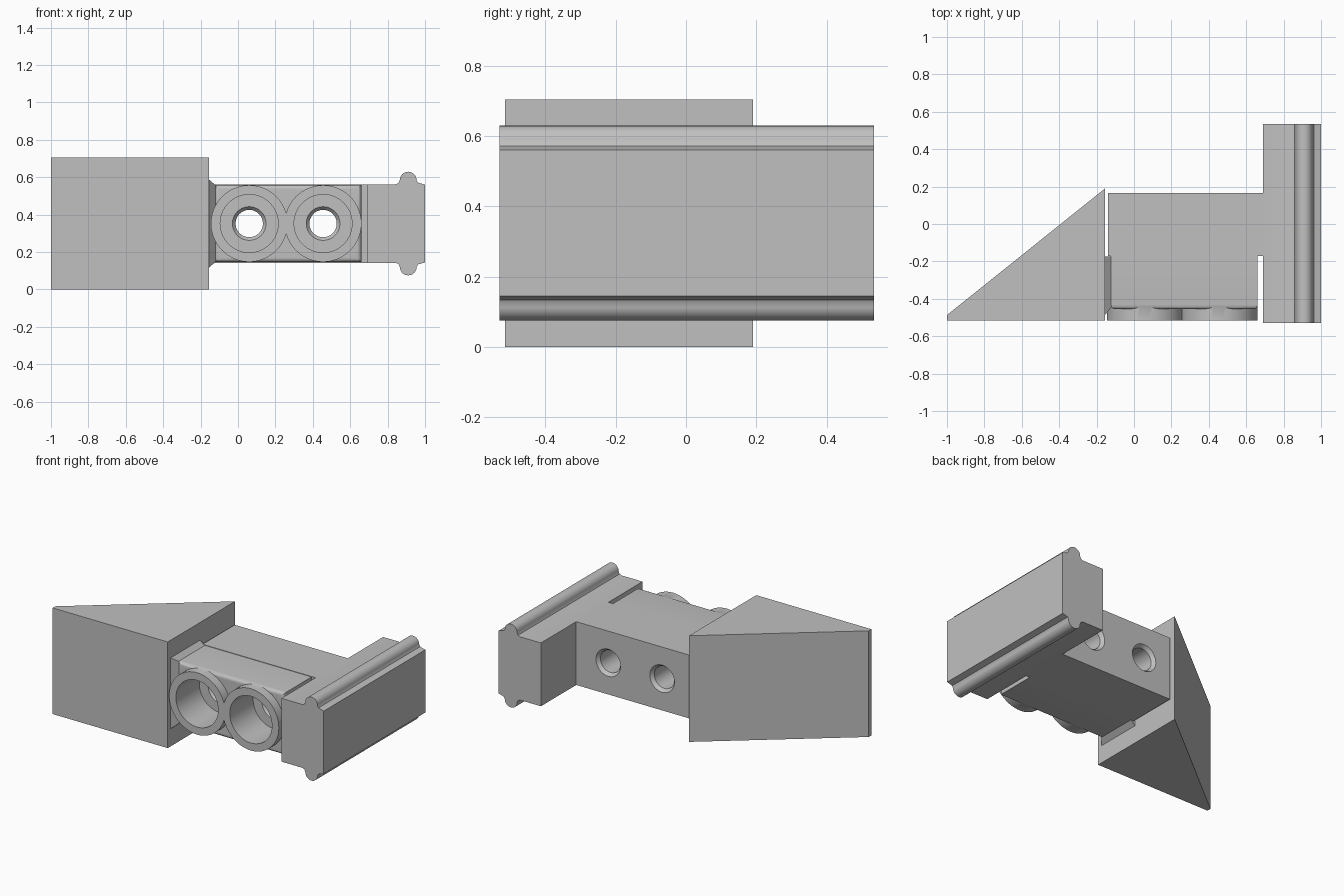
import bpy, bmesh, math
from mathutils import Vector

cube = bpy.data.objects.get("Cube")
if cube:
    bpy.data.objects.remove(cube, do_unlink=True)

grey = bpy.data.materials.new("light grey")
grey.use_nodes = True
grey.diffuse_color = (0.53, 0.53, 0.53, 1)
grey.node_tree.nodes["Principled BSDF"].inputs["Base Color"].default_value = (0.53, 0.53, 0.53, 1)

MID_Z = 0.352                 # height of the horizontal symmetry plane
HOLES = (0.06, 0.455)         # x of the two bores


def finish(name, bm):
    bmesh.ops.recalc_face_normals(bm, faces=bm.faces)
    mesh = bpy.data.meshes.new(name)
    bm.to_mesh(mesh)
    bm.free()
    mesh.materials.append(grey)
    ob = bpy.data.objects.new(name, mesh)
    bpy.context.collection.objects.link(ob)
    return ob


def prism(name, points, a, b, place):
    """Extrude a closed 2D outline from a to b; place maps (u, v, depth) to 3D."""
    bm = bmesh.new()
    face = bm.faces.new([bm.verts.new(place(u, v, a)) for u, v in points])
    ext = bmesh.ops.extrude_face_region(bm, geom=[face])
    shift = Vector(place(0, 0, b)) - Vector(place(0, 0, a))
    bmesh.ops.translate(bm, vec=shift, verts=[g for g in ext["geom"] if isinstance(g, bmesh.types.BMVert)])
    return finish(name, bm)


def box(name, x, y, z, front_bevel=0):
    bm = bmesh.new()
    bmesh.ops.create_cube(bm, size=1)
    for v in bm.verts:
        v.co = [r[0] if c < 0 else r[1] for c, r in zip(v.co, (x, y, z))]
    if front_bevel:
        edges = [e for e in bm.edges if all(abs(v.co.y - y[0]) < 1e-5 for v in e.verts)]
        bmesh.ops.bevel(bm, geom=edges, offset=front_bevel, segments=5, profile=0.5, affect='EDGES')
    return finish(name, bm)


def lathe(name, x, profile, n=64):
    """Solid of revolution around a y-parallel axis, from (radius, y) pairs."""
    bm = bmesh.new()
    rings = []
    for r, y in profile:
        rings.append([bm.verts.new((x + r * math.cos(t), y, MID_Z + r * math.sin(t)))
                      for t in (2 * math.pi * i / n for i in range(n))])
    for a, b in zip(rings, rings[1:]):
        for i in range(n):
            j = (i + 1) % n
            bm.faces.new((a[i], a[j], b[j], b[i]))
    bm.faces.new(rings[0])
    bm.faces.new(rings[-1])
    return finish(name, bm)


def boolean(target, other, operation):
    bpy.context.view_layer.objects.active = target
    mod = target.modifiers.new("cut", 'BOOLEAN')
    mod.operation, mod.object, mod.solver = operation, other, 'EXACT'
    bpy.ops.object.modifier_apply(modifier=mod.name)
    bpy.data.objects.remove(other, do_unlink=True)


def smooth(ob):
    bpy.ops.object.select_all(action='DESELECT')
    ob.select_set(True)
    bpy.context.view_layer.objects.active = ob
    bpy.ops.object.shade_smooth_by_angle(angle=math.radians(30))


# Triangular wedge on the right-hand end
wedge = prism("wedge", [(-1, -0.515), (-0.155, -0.515), (-0.155, 0.19), (-1, -0.487)],
              0, 0.704, lambda u, v, d: (u, v, d))

# Rail with a rounded bead along its top and bottom
upper = [(0.69, 0.21), (0.842, 0.21), (0.858, 0.216), (0.865, 0.232)]
upper += [(0.91 - 0.045 * math.cos(t), 0.232 + 0.045 * math.sin(t))
          for t in (math.pi * i / 16 for i in range(1, 16))]
upper += [(0.955, 0.232), (0.962, 0.219), (0.975, 0.215), (1, 0.208)]
outline = upper + [(x, -h) for x, h in reversed(upper)]
rail = prism("bead_rail", outline, -0.53, 0.535, lambda u, v, d: (u, d, MID_Z + v))

# Central body: rear block, rounded front block and two round collars
body = box("body", (-0.14, 0.69), (-0.172, 0.165), (MID_Z - 0.21, MID_Z + 0.21))
boolean(body, box("front_block", (-0.125, 0.66), (-0.455, -0.15),
                  (MID_Z - 0.207, MID_Z + 0.207), 0.022), 'UNION')
for x in HOLES:
    boolean(body, lathe("collar", x, [(0.205, -0.515), (0.205, -0.42)]), 'UNION')

# Stepped bores with chamfered rims, cut right through
bore = [(0.155, -0.6), (0.155, -0.27), (0.09, -0.27), (0.073, -0.25),
        (0.073, 0.142), (0.09, 0.165), (0.09, 0.2)]
for x in HOLES:
    boolean(body, lathe("bore", x, bore), 'DIFFERENCE')

# Bevelled flange joining the body to the wedge
flange = box("flange", (-0.155, -0.12), (-0.485, -0.175), (MID_Z - 0.235, MID_Z + 0.235))
for v in flange.data.vertices:
    if v.co.x > -0.13:
        v.co.z = MID_Z + math.copysign(0.205, v.co.z - MID_Z)
        if v.co.y < -0.3:
            v.co.y = -0.445

for ob in (rail, body):
    smooth(ob)
